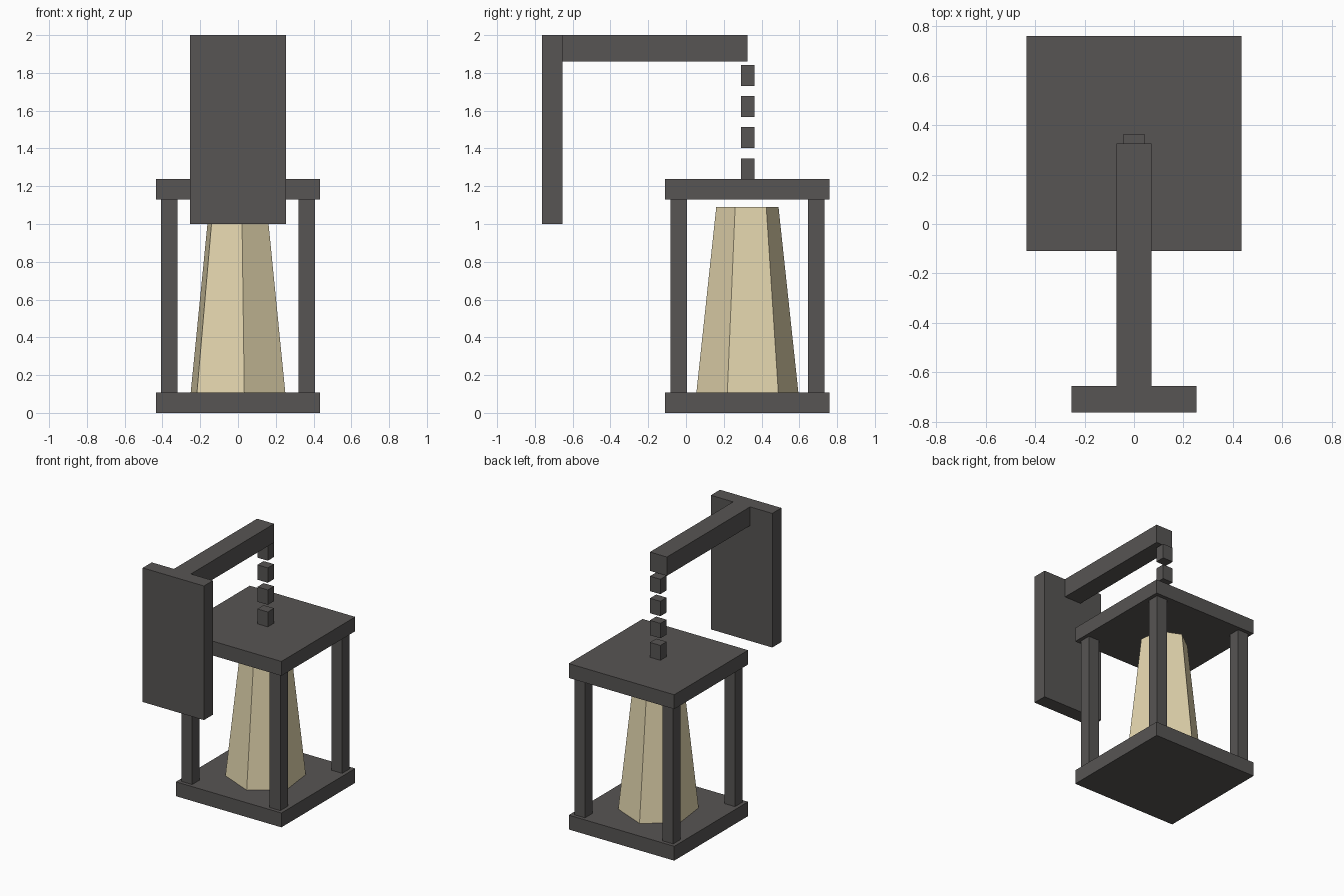
import bpy, math

if "Cube" in bpy.data.objects:
    bpy.data.objects.remove(bpy.data.objects["Cube"])


def material(name, rgb):
    m = bpy.data.materials.new(name)
    m.diffuse_color = (*rgb, 1)
    m.use_nodes = True
    m.node_tree.nodes["Principled BSDF"].inputs["Base Color"].default_value = m.diffuse_color
    return m


metal = material("dark_metal", (0.095, 0.09, 0.087))
glow = material("warm_glass", (0.78, 0.68, 0.43))


def box(name, x, y, z):
    """Box from (min, max) pairs on each axis."""
    bpy.ops.mesh.primitive_cube_add(size=1, location=[(a + b) / 2 for a, b in (x, y, z)])
    ob = bpy.context.object
    ob.name = name
    ob.scale = [b - a for a, b in (x, y, z)]
    bpy.ops.object.transform_apply(location=False, rotation=False, scale=True)
    ob.data.materials.append(metal)
    return ob


CY = 0.325  # lantern centre in y
HALF = 0.435

# Wall plate and arm
box("wall_plate", (-0.253, 0.253), (-0.762, -0.655), (1.0, 2.0))
box("arm", (-0.07, 0.07), (-0.655, CY), (1.86, 2.0))

# Hanging chain of separate blocks
for i in range(4):
    z = 1.237 + i * 0.1645
    box(f"chain_link_{i + 1}", (-0.043, 0.043), (0.29, 0.363), (z, z + 0.111))

# Lantern base and roof
for name, z in (("lantern_base", (0, 0.107)), ("lantern_roof", (1.13, 1.237))):
    box(name, (-HALF, HALF), (CY - HALF, CY + HALF), z)

# Corner posts
for sx, side in ((-1, "left"), (1, "right")):
    for sy, end in ((-1, "front"), (1, "back")):
        cx, cy, h = sx * 0.364, CY + sy * 0.364, 0.044
        box(f"{end}_{side}_post", (cx - h, cx + h), (cy - h, cy + h), (0.107, 1.13))

# Tapered hexagonal glass, one corner at -23 degrees
bpy.ops.mesh.primitive_cone_add(vertices=6, radius1=0.272, radius2=0.166, depth=0.983,
                                location=(0, CY, 0.107 + 0.983 / 2),
                                rotation=(0, 0, math.radians(7)))
glass = bpy.context.object
glass.name = "glass_shade"
glass.data.materials.append(glow)
